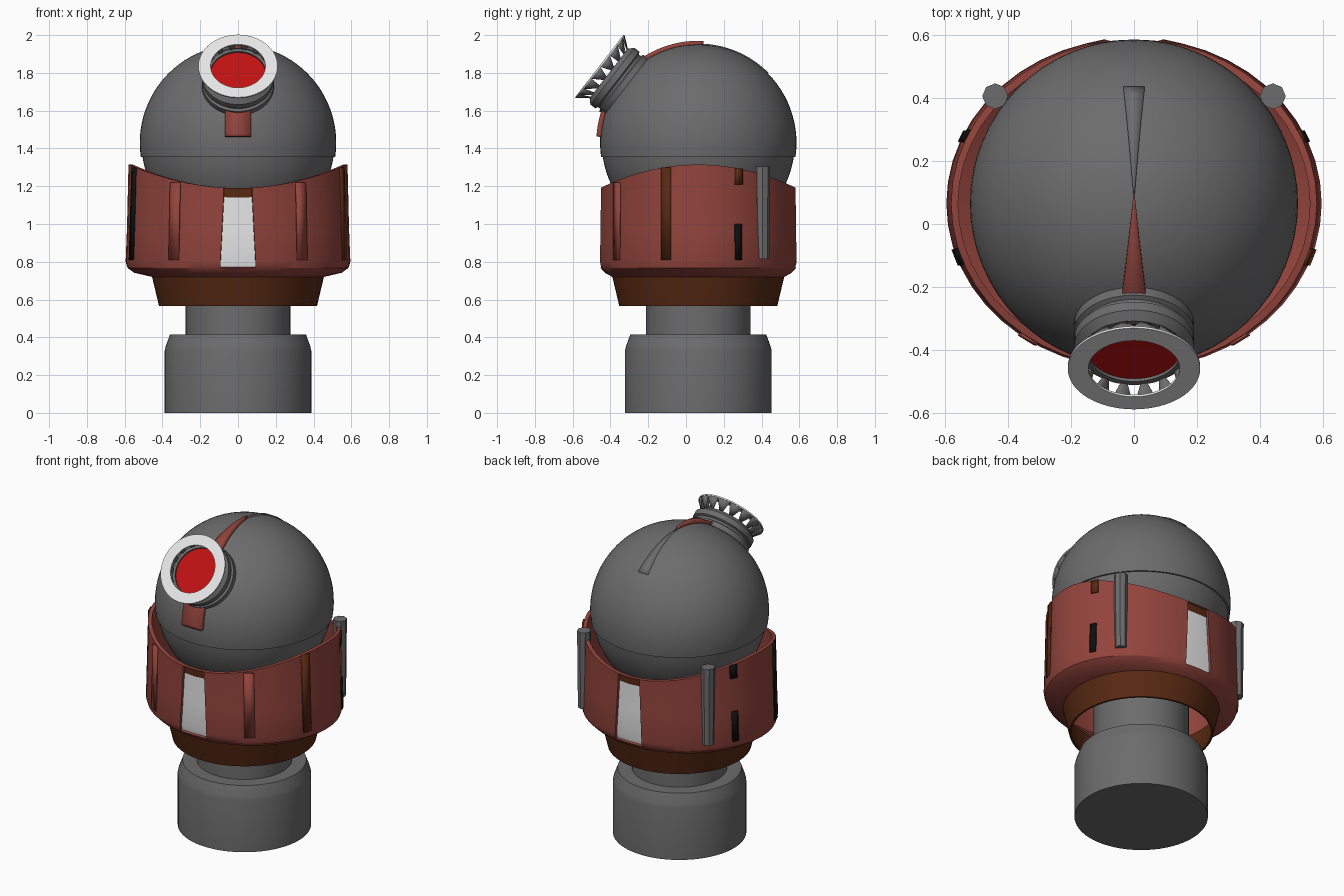
import bpy, bmesh, math
from mathutils import Vector

cube = bpy.data.objects.get("Cube")
if cube:
    bpy.data.objects.remove(cube)

AXIS_Y = 0.065
HEAD = Vector((0, AXIS_Y, 1.43))
TILT = 0.911  # forward lean of the eye axis from vertical


def material(name, rgb):
    m = bpy.data.materials.new(name)
    m.use_nodes = True
    m.diffuse_color = (*rgb, 1)
    m.node_tree.nodes["Principled BSDF"].inputs["Base Color"].default_value = (*rgb, 1)
    return m


GREY = material("dark grey", (0.15, 0.15, 0.15))
RED = material("rust red", (0.29, 0.058, 0.045))
BROWN = material("dark brown", (0.095, 0.022, 0.006))
WHITE = material("white", (0.8, 0.8, 0.8))
LENS = material("lens red", (0.53, 0.006, 0.006))
BLACK = material("black", (0.005, 0.005, 0.005))


def finish(bm, name, mats, loc=(0, 0, 0), tilt=0, recalc=True):
    if recalc:
        bmesh.ops.recalc_face_normals(bm, faces=bm.faces)
    mesh = bpy.data.meshes.new(name)
    bm.to_mesh(mesh)
    bm.free()
    for m in mats:
        mesh.materials.append(m)
    ob = bpy.data.objects.new(name, mesh)
    bpy.context.collection.objects.link(ob)
    ob.location = loc
    ob.rotation_euler = (tilt, 0, 0)
    bpy.ops.object.select_all(action="DESELECT")
    ob.select_set(True)
    bpy.context.view_layer.objects.active = ob
    bpy.ops.object.shade_smooth_by_angle(angle=math.radians(30))
    return ob


def lathe(name, profile, mat, loc=(0, AXIS_Y, 0), tilt=0, closed=False, n=64):
    """Revolve (radius, height) points around z."""
    bm = bmesh.new()
    rings = [[bm.verts.new((r * math.cos(math.tau * i / n), r * math.sin(math.tau * i / n), z))
              for i in range(n)] for r, z in profile]
    pairs = list(zip(rings, rings[1:])) + ([(rings[-1], rings[0])] if closed else [])
    for a, b in pairs:
        for i in range(n):
            j = (i + 1) % n
            bm.faces.new((a[i], a[j], b[j], b[i]))
    bmesh.ops.remove_doubles(bm, verts=bm.verts, dist=0.00001)
    return finish(bm, name, [mat], loc, tilt)


def solidify(ob, thickness, offset=0):
    mod = ob.modifiers.new("thickness", "SOLIDIFY")
    mod.thickness, mod.offset = thickness, offset


# Base, neck and open cup
lathe("base", [(0, 0), (0.388, 0), (0.388, 0.33), (0.382, 0.355), (0.36, 0.415), (0, 0.415)], GREY)
lathe("neck", [(0, 0.41), (0.277, 0.41), (0.277, 0.95), (0, 0.95)], GREY)
lathe("cup", [(0.418, 0.565), (0.462, 0.75), (0.45, 0.75), (0.406, 0.565)], BROWN, closed=True)

# Head: a dome stepping in slightly below its seam
dome = []
for r, lo, hi in ((0.511, -90, -8.5), (0.52, -8.3, 90)):
    for k in range(25):
        a = math.radians(lo + (hi - lo) * k / 24)
        dome.append((r * math.cos(a), r * math.sin(a)))
lathe("head", dome, GREY, loc=HEAD)

# Collar: oval shell, higher at the sides, with a recessed panel front and back
N = 48


def collar_rows(top):
    return [(0.455, 0.455, 0.72), (0.55, 0.495, 0.742), (0.585, 0.518, 0.768), (0.595, 0.525, 0.8),
            (0.588, 0.522, 0.97), (0.581, 0.52, top - 0.05), (0.58, 0.52, top),
            (0.558, 0.495, top), (0.565, 0.495, 0.8), (0.455, 0.44, 0.74)]


bm = bmesh.new()
columns = []
for i in range(N):
    a = math.tau * i / N
    beside_panel = i % (N // 2) in (N // 4 - 1, N // 4 + 1)
    column = []
    for rx, ry, z in collar_rows(1.19 + 0.125 * math.cos(a) ** 2):
        flare = 1 + 0.6 * max(0, 1.14 - z) if beside_panel else 1
        column.append(bm.verts.new((rx * math.cos(a) * flare, ry * math.sin(a), z)))
    columns.append(column)
panels = []
for i in range(N):
    a, b = columns[i], columns[(i + 1) % N]
    for k in range(len(a)):
        m = (k + 1) % len(a)
        f = bm.faces.new((a[k], b[k], b[m], a[m]))
        if i % (N // 2) in (N // 4 - 1, N // 4) and 2 <= k <= 5:
            panels.append((f, 2 if k == 5 else 1))
bmesh.ops.recalc_face_normals(bm, faces=bm.faces)
bmesh.ops.inset_region(bm, faces=[f for f, _ in panels], thickness=0.001, depth=-0.015)
for f, index in panels:
    f.material_index = index
finish(bm, "collar", [RED, WHITE, BROWN], (0, AXIS_Y, 0))


def collar_strip(name, side, y0, y1, z0, z1, mat):
    """Thin plate lying on the collar's outer side."""
    def point(y, z):
        rx = 0.596 - 0.03 * (z - 0.8)
        return (side * (rx * math.sqrt(1 - ((y - AXIS_Y) / 0.524) ** 2) + 0.002), y, z)
    bm = bmesh.new()
    corners = [point(y0, z0), point(y1, z0), point(y1, z1), point(y0, z1)]
    if side < 0:
        corners.reverse()
    bm.faces.new([bm.verts.new(c) for c in corners])
    solidify(finish(bm, name, [mat], recalc=False), 0.009)


for side, label, dark in ((1, "left", BROWN), (-1, "right", BLACK)):
    collar_strip(label + "_long_strip", side, -0.13, -0.08, 0.81, 1.30, dark)
    collar_strip(label + "_short_strip", side, 0.26, 0.30, 1.21, 1.295, dark)
    collar_strip(label + "_slot", side, 0.26, 0.295, 0.81, 1.0, BLACK)
    collar_strip(label + "_front_rib", side, -0.382, -0.35, 0.81, 1.22, RED)
    # Upright rods at the rear
    lathe(label + "_rod", [(0, 0.815), (0.036, 0.815), (0.041, 1.305), (0, 1.305)], GREY,
          loc=(side * 0.44, 0.405, 0), n=8)


def head_strip(name, a0, a1, w0, w1, radius, mat):
    """Tapered band over the head; angles run from the crown to the front."""
    bm = bmesh.new()
    rows = []
    for k in range(13):
        t = k / 12
        a, w = math.radians(a0 + (a1 - a0) * t), w0 + (w1 - w0) * t
        rows.append([bm.verts.new((s * w, -radius * math.sin(a), radius * math.cos(a)))
                     for s in (-1, 1)])
    for p, q in zip(rows, rows[1:]):
        bm.faces.new((p[0], q[0], q[1], p[1]) if a1 > a0 else (p[1], q[1], q[0], p[0]))
    solidify(finish(bm, name, [mat], HEAD, recalc=False), 0.03, -1)


head_strip("crown_strip", -3, 38, 0.002, 0.043, 0.54, RED)
head_strip("rear_strip", -3, -45, 0.002, 0.034, 0.525, GREY)
head_strip("eye_tab", 68, 86.5, 0.07, 0.07, 0.54, RED)

# Eye: housing, lens, struts and rim, all along the tilted axis
lathe("eye_housing", [(0.18, 0.44), (0.19, 0.465), (0.19, 0.515), (0.176, 0.522), (0.176, 0.535),
                      (0.19, 0.542), (0.19, 0.575), (0.165, 0.6), (0.147, 0.6), (0.147, 0.44)],
      GREY, HEAD, TILT, closed=True)
lathe("eye_lens", [(0, 0.58), (0.15, 0.58), (0.15, 0.589), (0, 0.589)], LENS, HEAD, TILT)
lathe("eye_rim", [(0.145, 0.655), (0.21, 0.655), (0.21, 0.663), (0.145, 0.663)],
      WHITE, HEAD, TILT, closed=True)

bm = bmesh.new()
STRUTS = 16
for i in range(STRUTS):
    def ring_point(r, z, step):
        a = math.tau * (i + step) / STRUTS
        return bm.verts.new((r * math.cos(a), r * math.sin(a), z))
    bm.faces.new((ring_point(0.16, 0.595, 0.35), ring_point(0.16, 0.595, 0.65),
                  ring_point(0.207, 0.656, 1), ring_point(0.207, 0.656, 0.5),
                  ring_point(0.207, 0.656, 0)))
solidify(finish(bm, "eye_struts", [GREY], HEAD, TILT, recalc=False), 0.004)
